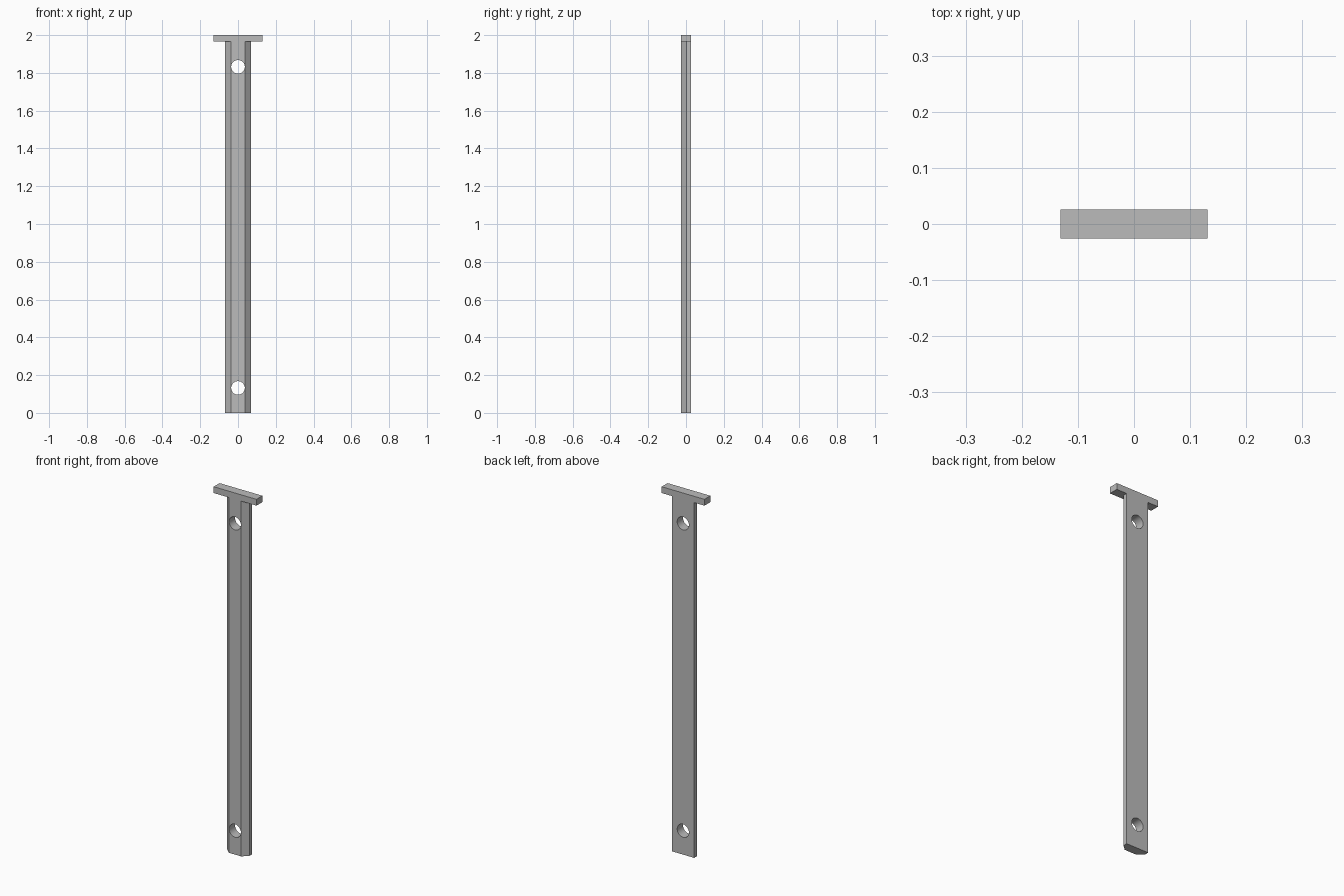
import bpy, bmesh, math
from mathutils import Vector, Matrix

old = bpy.data.objects.get("Cube")
if old:
    bpy.data.objects.remove(old, do_unlink=True)

HALF_DEPTH = 0.026
CAP_BOTTOM, TOP = 1.965, 2.0

grey = bpy.data.materials.new("plain grey")
grey.use_nodes = True
grey.diffuse_color = (0.5, 0.5, 0.5, 1)
grey.node_tree.nodes["Principled BSDF"].inputs["Base Color"].default_value = (0.5, 0.5, 0.5, 1)


def make_object(name, bm):
    bmesh.ops.recalc_face_normals(bm, faces=bm.faces)
    mesh = bpy.data.meshes.new(name)
    bm.to_mesh(mesh)
    bm.free()
    mesh.materials.append(grey)
    obj = bpy.data.objects.new(name, mesh)
    bpy.context.collection.objects.link(obj)
    return obj


def prism(name, outline, bottom, top):
    bm = bmesh.new()
    face = bm.faces.new([bm.verts.new((x, y, bottom)) for x, y in outline])
    result = bmesh.ops.extrude_face_region(bm, geom=[face])
    moved = [v for v in result["geom"] if isinstance(v, bmesh.types.BMVert)]
    bmesh.ops.translate(bm, verts=moved, vec=Vector((0, 0, top - bottom)))
    return make_object(name, bm)


def mirrored(half):
    return half + [(-x, y) for x, y in reversed(half)]


def combine(target, other, operation):
    mod = target.modifiers.new(operation.lower(), 'BOOLEAN')
    mod.operation, mod.object, mod.solver = operation, other, 'EXACT'
    bpy.context.view_layer.objects.active = target
    bpy.ops.object.modifier_apply(modifier=mod.name)
    bpy.data.objects.remove(other, do_unlink=True)


# Long strip with bevelled front edges
strip = prism("bevelled_strip", mirrored([(0.037, -HALF_DEPTH), (0.068, 0.002),
                                          (0.068, HALF_DEPTH)]), 0, CAP_BOTTOM)

# Crossbar flush with the strip's front and back
cap = prism("crossbar", mirrored([(0.131, -HALF_DEPTH), (0.131, HALF_DEPTH)]), CAP_BOTTOM, TOP)
combine(strip, cap, 'UNION')

# Round mounting holes near both ends
for height in (0.132, 1.832):
    bm = bmesh.new()
    bmesh.ops.create_cone(bm, cap_ends=True, segments=48, radius1=0.036, radius2=0.036, depth=0.2,
                          matrix=Matrix.Translation((0, 0, height)) @ Matrix.Rotation(math.pi / 2, 4, 'X'))
    combine(strip, make_object("hole_cutter", bm), 'DIFFERENCE')

# Smooth hole walls, crisp edges elsewhere
bpy.ops.object.select_all(action='DESELECT')
strip.select_set(True)
bpy.context.view_layer.objects.active = strip
bpy.ops.object.shade_smooth_by_angle(angle=math.radians(30))
